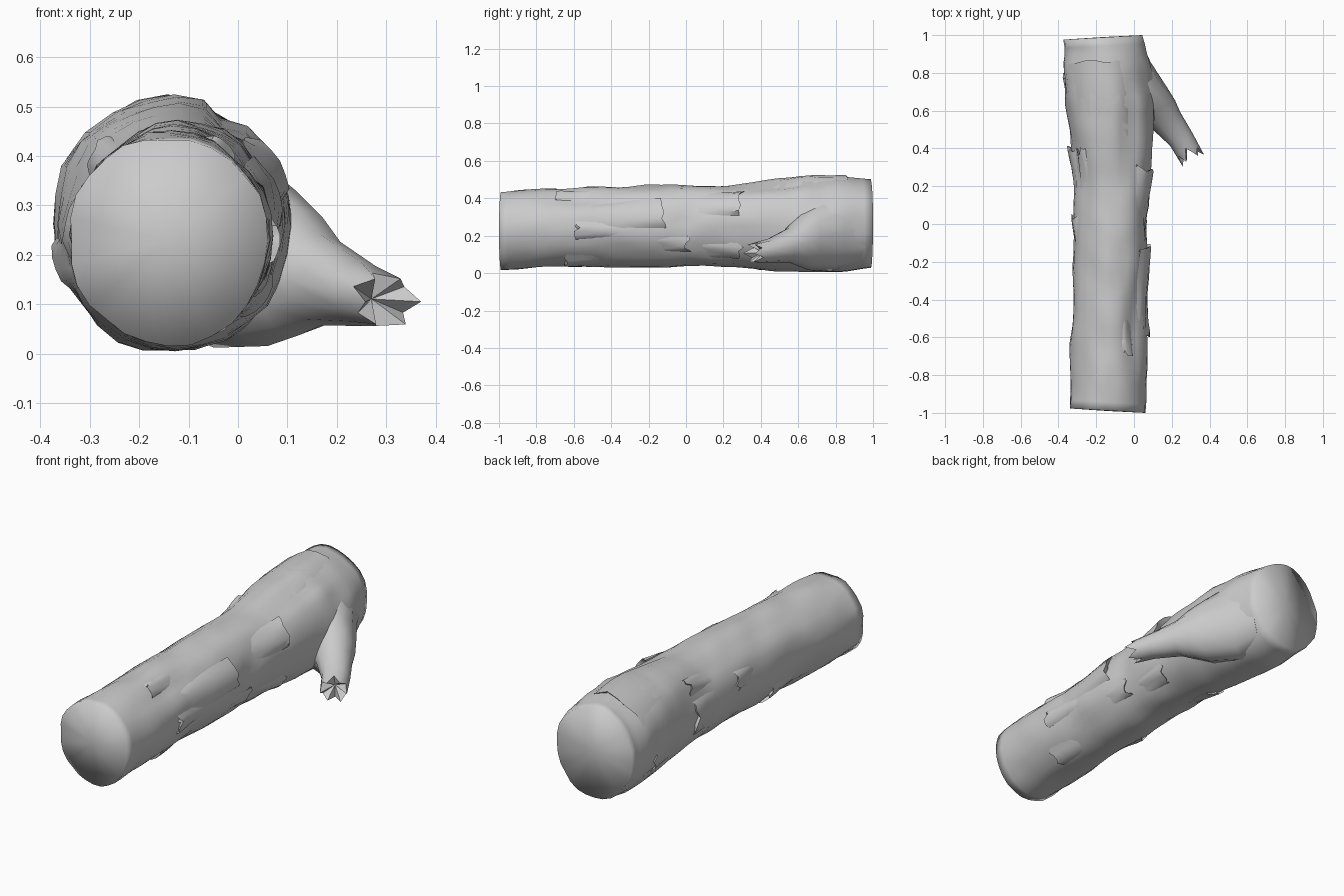
import bpy, bmesh, math, random
from mathutils import Vector, noise

if "Cube" in bpy.data.objects:
    bpy.data.objects.remove(bpy.data.objects["Cube"])

random.seed(4)

# Log outline: y, left x, right x, bottom z, top z
OUTLINE = [(-1.0, -.345, .060, .020, .437), (-.5, -.328, .070, .033, .460),
           (0.0, -.315, .080, .038, .470), (.25, -.315, .085, .030, .475),
           (.45, -.335, .100, .012, .495), (.65, -.360, .110, .002, .522),
           (.85, -.372, .090, .006, .520), (1.0, -.375, .050, .025, .500)]


def outline_at(y):
    for a, b in zip(OUTLINE, OUTLINE[1:]):
        if y <= b[0] + 1e-6:
            t = (y - a[0]) / (b[0] - a[0])
            return [p + (q - p) * t for p, q in zip(a[1:], b[1:])]
    return OUTLINE[-1][1:]


def bark_point(angle, y, lift=0.0):
    """Point on the bark at an angle in degrees (0 = right, 90 = top)."""
    l, r, b, t = outline_at(y)
    c, s = math.cos(math.radians(angle)), math.sin(math.radians(angle))
    rough = noise.noise(Vector((c * 1.8, y * 3.5, s * 1.8))) * .014
    rough += noise.noise(Vector((c * 5, y * 7 + 9, s * 5))) * .008
    # dents where bark has peeled off
    for da, dy, wa, wy, depth in ((45, -.5, 15, .2, .025), (5, .0, 18, .07, .02),
                                  (62, .6, 10, .3, .022), (150, .93, 45, .06, .018)):
        d = (angle - da + 180) % 360 - 180
        rough -= depth * math.exp(-(d / wa) ** 2 - ((y - dy) / wy) ** 2)
    k = rough + lift
    x = (l + r) / 2 + c * ((r - l) / 2 + k)
    z = (b + t) / 2 + s * ((t - b) / 2 + k)
    slant = .012 * c * y if abs(y) > .95 else 0
    return Vector((x, max(-1, min(1, y * .988 + slant)), max(z, 0)))


def finish(bm, name, angle=None):
    bmesh.ops.recalc_face_normals(bm, faces=bm.faces)
    me = bpy.data.meshes.new(name)
    bm.to_mesh(me)
    bm.free()
    ob = bpy.data.objects.new(name, me)
    bpy.context.collection.objects.link(ob)
    bpy.ops.object.select_all(action='DESELECT')
    ob.select_set(True)
    bpy.context.view_layer.objects.active = ob
    if angle is None:
        bpy.ops.object.shade_smooth()
    else:
        bpy.ops.object.shade_smooth_by_angle(angle=math.radians(angle))
    return ob


def tube(bm, rings, start_cap=None, end_cap=None):
    rows = [[bm.verts.new(p) for p in ring] for ring in rings]
    n = len(rows[0])
    for a, b in zip(rows, rows[1:]):
        for i in range(n):
            j = (i + 1) % n
            bm.faces.new((a[i], a[j], b[j], b[i]))
    for row, centre in ((rows[0], start_cap), (rows[-1], end_cap)):
        if centre is not None:
            v = bm.verts.new(centre)
            for i in range(n):
                bm.faces.new((row[i], row[(i + 1) % n], v))


# Log trunk with both cut ends
SEG, ROWS = 28, 44
rings = [[bark_point(360 * i / SEG, -1 + 2 * j / ROWS) for i in range(SEG)]
         for j in range(ROWS + 1)]
bm = bmesh.new()
tube(bm, rings, (-.14, -.99, .23), (-.16, .99, .265))
finish(bm, "log_trunk")

# Branch stub: centre, half width, half height; flares out of the trunk
STUB = [((-.065, .910, .235), .115, .19), ((-.050, .775, .225), .162, .212),
        ((.060, .655, .185), .130, .168), ((.120, .600, .167), .108, .130),
        ((.167, .550, .150), .085, .092), ((.250, .447, .122), .066, .066),
        ((.300, .362, .106), .063, .054)]
along = Vector((.5, -.866, -.08))
side = Vector((.866, .5, 0))
N = 12
rings = []
for k, (c, w, h) in enumerate(STUB):
    ring = []
    for i in range(N):
        a = 2 * math.pi * i / N
        p = Vector(c) + side * w * math.cos(a) + Vector((0, 0, h * math.sin(a)))
        p += Vector((noise.noise(p * 7), 0, noise.noise(p * 7 + side))) * .008
        if k == len(STUB) - 1:      # splintered tip
            p += along * (.03, -.02, .01, -.045, .02, -.03)[i % 6]
        ring.append(p)
    rings.append(ring)
bm = bmesh.new()
tube(bm, rings, STUB[0][0], Vector(STUB[-1][0]) - along * .06)
finish(bm, "branch_stub", 50)

# Loose bark flakes: angle, half spread, rooted y, free y, lift
FLAKES = [(32, 20, .02, .31, .032), (18, 24, -.57, -.11, .026),
          (58, 12, -.45, -.70, .016), (-5, 14, -.32, -.60, .018),
          (178, 22, .12, .41, .020), (105, 45, .45, .87, .012),
          (165, 14, -.15, .05, .014), (-40, 16, .05, .30, .016),
          (-60, 18, -.40, -.66, .014), (-30, 14, -.20, .02, .016),
          (215, 18, -.55, -.25, .014), (140, 12, .15, .40, .014),
          (250, 16, .10, .42, .012), (200, 16, .55, .80, .012)]
bm = bmesh.new()
U, V = 6, 5
for mid, spread, y0, y1, lift in FLAKES:
    ragged = [random.uniform(-.03, .012) for _ in range(U + 1)]
    grid = []
    for j in range(V + 1):
        t = j / V
        row = []
        for i in range(U + 1):
            s = 2 * i / U - 1
            y = y0 + (y1 - y0) * t + ragged[i] * t * math.copysign(1, y1 - y0)
            rise = -.01 + (lift + .01) * t ** .7 * (1 - .6 * s * s)
            if i == 0:
                rise = -.008        # one edge stays rooted in the bark
            row.append(bm.verts.new(bark_point(mid + spread * s, y, rise)))
        grid.append(row)
    for a, b in zip(grid, grid[1:]):
        for i in range(U):
            bm.faces.new((a[i], a[i + 1], b[i + 1], b[i]))
    # torn end folds back under to the trunk
    under = [bm.verts.new(bark_point(mid + spread * (2 * i / U - 1),
                                     y1 - .02 * math.copysign(1, y1 - y0) + ragged[i], -.01))
             for i in range(U + 1)]
    for i in range(U):
        bm.faces.new((grid[-1][i], grid[-1][i + 1], under[i + 1], under[i]))
finish(bm, "bark_flakes", 50)
